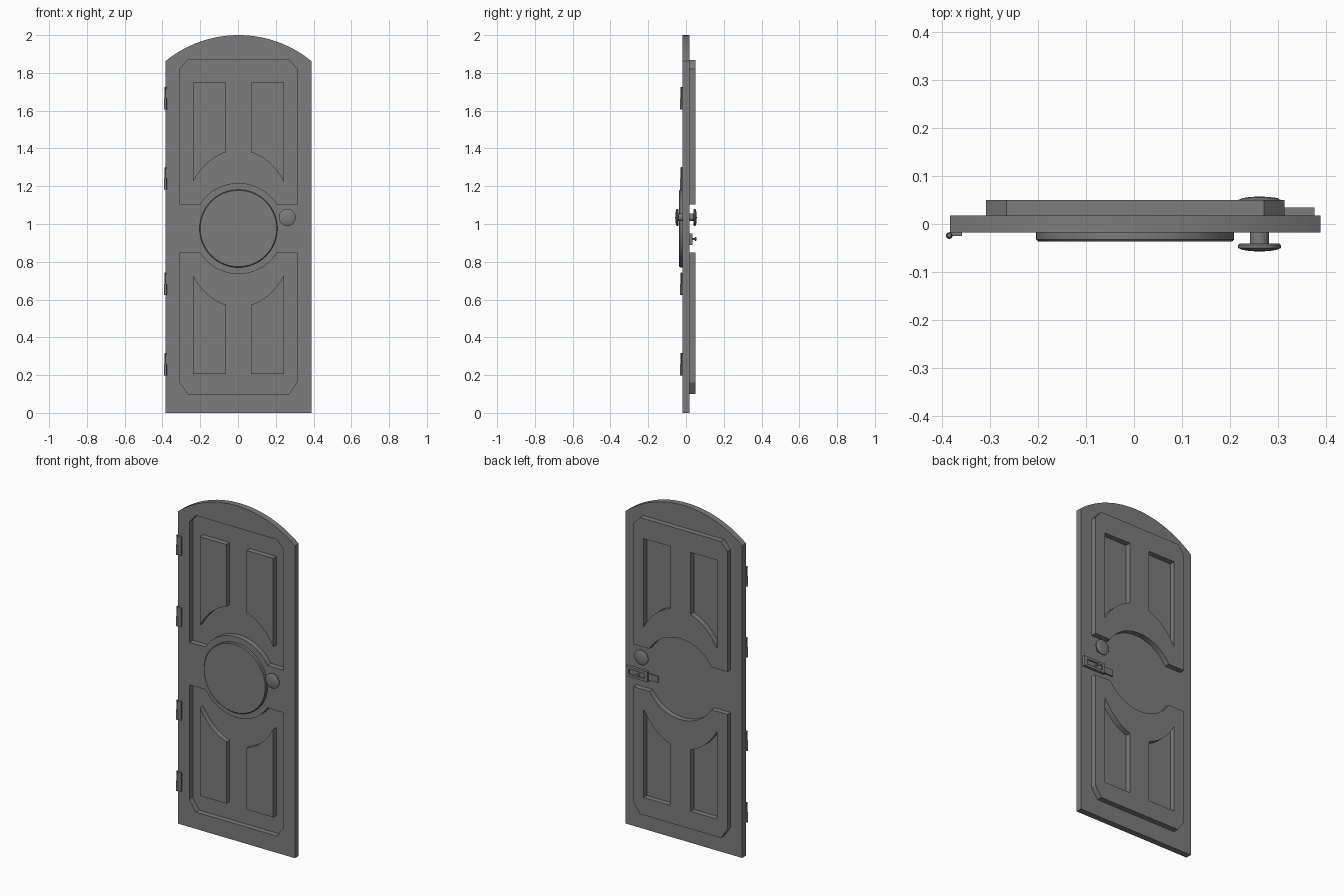
import bpy, bmesh, math
from mathutils import Matrix, Vector

cube = bpy.data.objects.get("Cube")
if cube:
    bpy.data.objects.remove(cube, do_unlink=True)

CX = 0.0025      # centre line of the leaf
CZ = 0.976       # height of the round medallion
HALF = 0.018     # half thickness of the sheet
PRESS = 0.032    # depth of the pressed panels

paint = bpy.data.materials.new("grey paint")
paint.use_nodes = True
GREY = (0.2, 0.2, 0.2, 1)
paint.diffuse_color = GREY
paint.node_tree.nodes["Principled BSDF"].inputs["Base Color"].default_value = GREY


def finish(name, mesh):
    """Link a mesh as a named part, painted and smoothed by angle."""
    mesh.name = name
    obj = bpy.data.objects.new(name, mesh)
    bpy.context.scene.collection.objects.link(obj)
    mesh.materials.clear()
    mesh.materials.append(paint)
    bpy.ops.object.select_all(action='DESELECT')
    obj.select_set(True)
    bpy.context.view_layer.objects.active = obj
    bpy.ops.object.shade_smooth_by_angle(angle=math.radians(30))
    return obj


def sheet(name, loops, y0, y1):
    """Extrude x/z outlines (inner ones become holes) from y0 to y1."""
    curve = bpy.data.curves.new(name, 'CURVE')
    curve.dimensions = '2D'
    curve.fill_mode = 'BOTH'
    curve.extrude = (y1 - y0) / 2
    for loop in loops:
        spline = curve.splines.new('POLY')
        spline.points.add(len(loop) - 1)
        for point, (x, z) in zip(spline.points, loop):
            point.co = (x, z, 0, 1)
        spline.use_cyclic_u = True
    temp = bpy.data.objects.new("temp", curve)
    bpy.context.scene.collection.objects.link(temp)
    graph = bpy.context.evaluated_depsgraph_get()
    mesh = bpy.data.meshes.new_from_object(temp.evaluated_get(graph))
    bpy.data.objects.remove(temp, do_unlink=True)
    bpy.data.curves.remove(curve)
    mesh.transform(Matrix.Translation((0, (y0 + y1) / 2, 0)) @ Matrix.Rotation(math.pi / 2, 4, 'X'))
    bm = bmesh.new()
    bm.from_mesh(mesh)
    bmesh.ops.remove_doubles(bm, verts=bm.verts, dist=1e-5)
    bmesh.ops.recalc_face_normals(bm, faces=bm.faces)
    bm.to_mesh(mesh)
    bm.free()
    return finish(name, mesh)


def box(name, x, y, z):
    """Box from three (low, high) ranges."""
    bm = bmesh.new()
    bmesh.ops.create_cube(bm, size=1)
    for v in bm.verts:
        v.co = Vector([r[0] if c < 0 else r[1] for c, r in zip(v.co, (x, y, z))])
    mesh = bpy.data.meshes.new(name)
    bm.to_mesh(mesh)
    bm.free()
    return finish(name, mesh)


def turned(name, profile, origin, direction, steps=32):
    """Revolve (radius, height) points around an axis through origin."""
    bm = bmesh.new()
    verts = [bm.verts.new((r, 0, h)) for r, h in profile]
    edges = [bm.edges.new(pair) for pair in zip(verts, verts[1:])]
    bmesh.ops.spin(bm, geom=verts + edges, cent=(0, 0, 0), axis=(0, 0, 1),
                   angle=math.tau, steps=steps, use_duplicate=False)
    bmesh.ops.remove_doubles(bm, verts=bm.verts, dist=1e-5)
    bmesh.ops.recalc_face_normals(bm, faces=bm.faces)
    turn = Vector((0, 0, 1)).rotation_difference(Vector(direction)).to_matrix().to_4x4()
    bm.transform(Matrix.Translation(origin) @ turn)
    mesh = bpy.data.meshes.new(name)
    bm.to_mesh(mesh)
    bm.free()
    return finish(name, mesh)


def arc(cx, cz, rx, rz, start, end, n=20):
    return [(cx + rx * math.cos(start + (end - start) * i / n),
             cz + rz * math.sin(start + (end - start) * i / n)) for i in range(n + 1)]


def panel_outline(side, near, far, chamfer):
    """Chamfered panel with a round bite around the medallion; side is +1 up, -1 down."""
    r, w = 0.241, 0.31
    a = math.asin(near / r)
    loop = [(x, CZ + side * (z - CZ)) for x, z in arc(CX, CZ, r, r, math.pi - a, a, 24)]
    top, edge = CZ + side * far, CZ + side * near
    return loop + [(CX + w, edge), (CX + w, top - side * chamfer), (CX + w - 0.042, top),
                   (CX - w + 0.042, top), (CX - w, top - side * chamfer), (CX - w, edge)]


def window_outline(side, hand, far):
    """Raised field whose near end follows an ellipse around the medallion."""
    rx, rz, inner, outer = 0.301, 0.414, 0.067, 0.242
    curve = arc(0, 0, rx, rz, math.acos(outer / rx), math.acos(inner / rx), 12)
    loop = curve + [(inner, far), (outer, far)]
    return [(CX + hand * x, CZ + side * z) for x, z in loop]


# Pressed panels and their raised fields
holes = []
for label, side, near, far, chamfer, field in (("upper", 1, 0.126, 0.893, 0.048, 0.774),
                                               ("lower", -1, 0.128, 0.876, 0.062, 0.771)):
    outline = panel_outline(side, near, far, chamfer)
    holes.append(outline)
    fields = [window_outline(side, hand, field) for hand in (1, -1)]
    sheet(label + "_panel", [outline] + fields, PRESS - HALF, PRESS + HALF)
    for hand, loop in zip(("left", "right"), fields):
        sheet(f"{label}_{hand}_field", [loop], -HALF, HALF)

# Arched door sheet
half_w, spring = 0.3855, 1.863
rise = 2 - spring
radius = (half_w ** 2 + rise ** 2) / (2 * rise)
lean = math.asin(half_w / radius)
arch = arc(CX, 2 - radius, radius, radius, math.pi / 2 - lean, math.pi / 2 + lean, 28)
sheet("door_leaf", [arch + [(CX - half_w, 0), (CX + half_w, 0)]] + holes, -HALF, HALF)

# Round medallion on the front
turned("medallion", [(0, 0), (0.206, 0), (0.206, 0.014), (0.202, 0.018), (0, 0.018)],
       (CX, -HALF, CZ), (0, -1, 0), 64)

# Knobs on both faces
knob = [(0, 0), (0.02, 0), (0.02, 0.023), (0.042, 0.023), (0.045, 0.026),
        (0.045, 0.032), (0.034, 0.036), (0.018, 0.0385), (0, 0.039)]
for name, way in (("front_knob", -1), ("back_knob", 1)):
    turned(name, knob, (0.261, way * HALF, 1.035), (0, way, 0))

# Sliding bolt on the back
frame = [(0.23, 0.89), (0.375, 0.89), (0.375, 0.95), (0.23, 0.95)]
slot = [(0.25, 0.905), (0.355, 0.905), (0.355, 0.935), (0.25, 0.935)]
sheet("bolt_case", [frame, slot], HALF, 0.034)
box("bolt_bar", (0.168, 0.365), (HALF, 0.026), (0.9, 0.938))
turned("bolt_pin", [(0, 0), (0.005, 0), (0.005, 0.022), (0.01, 0.024), (0.01, 0.03), (0, 0.031)],
       (0.29, 0.024, 0.92), (0, 1, 0), 16)

# Hinges along the right edge
for i, z in enumerate((0.227, 0.652, 1.21, 1.635)):
    box(f"hinge_leaf_{i + 1}", (-0.383, -0.358), (-0.025, -HALF), (z - 0.028, z + 0.085))
    turned(f"hinge_barrel_{i + 1}",
           [(0, -0.028), (0.007, -0.028), (0.007, 0.03), (0.004, 0.03), (0.004, 0.08),
            (0.006, 0.084), (0.004, 0.09), (0, 0.091)],
           (-0.384, -0.024, z), (0, 0, 1), 16)
